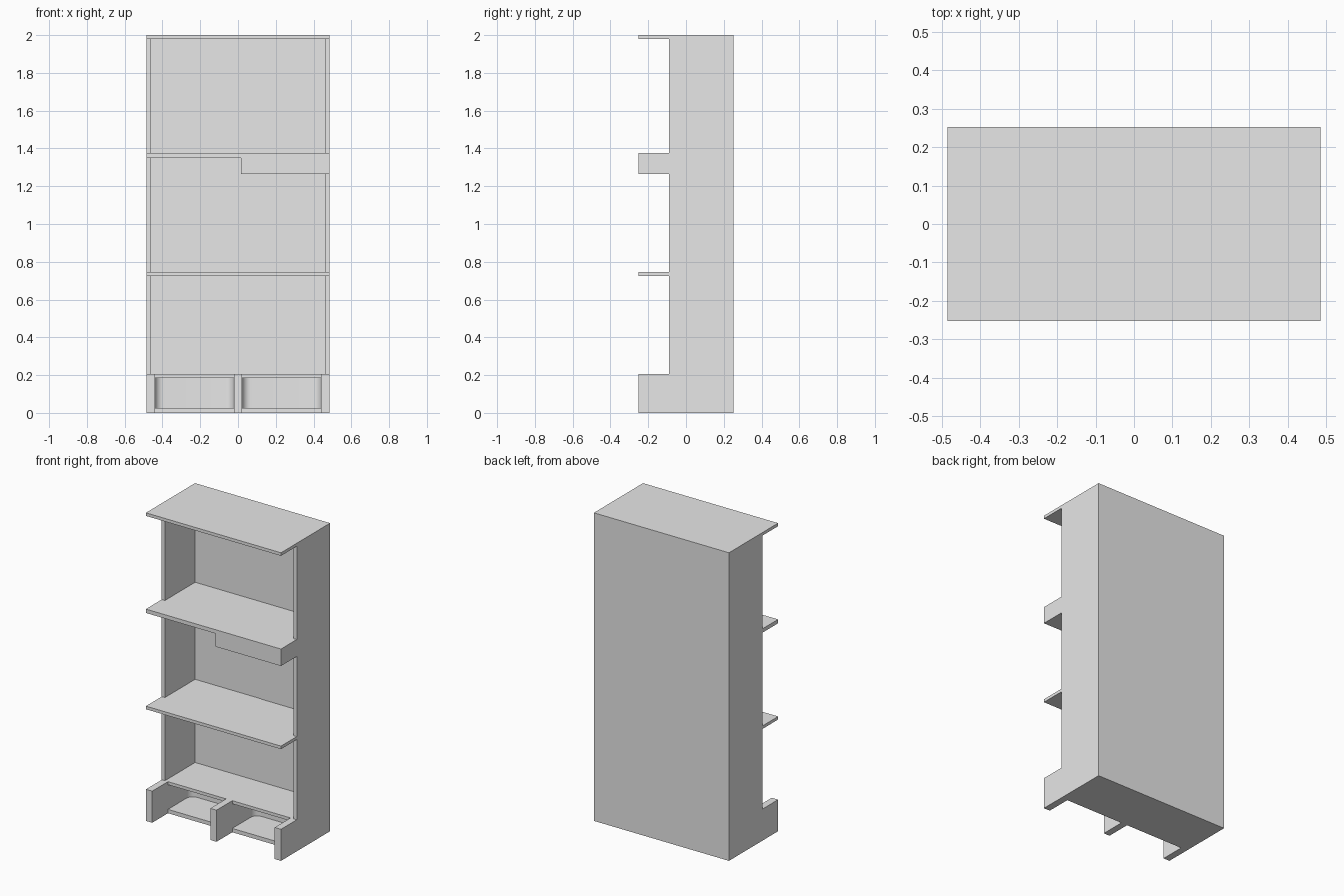
import bpy
import math

cube = bpy.data.objects.get("Cube")
if cube:
    bpy.data.objects.remove(cube, do_unlink=True)

grey = bpy.data.materials.new("light_grey")
grey.use_nodes = True
grey.diffuse_color = (0.8, 0.8, 0.8, 1)
grey.node_tree.nodes["Principled BSDF"].inputs["Base Color"].default_value = (0.8, 0.8, 0.8, 1)

W, D = 0.485, 0.252      # half width and half depth
WALL = 0.023             # side wall thickness
FRONT = -0.09            # front edge of the walls
BACK = 0.22              # front face of the back panel
BASE = 0.205             # height of the base


def prism(name, outline, z0, z1):
    """Extrude a counter-clockwise xy outline from z0 to z1."""
    n = len(outline)
    verts = [(x, y, z) for z in (z0, z1) for x, y in outline]
    faces = [tuple(reversed(range(n))), tuple(range(n, 2 * n))]
    faces += [(i, (i + 1) % n, n + (i + 1) % n, n + i) for i in range(n)]
    mesh = bpy.data.meshes.new(name)
    mesh.from_pydata(verts, [], faces)
    mesh.materials.append(grey)
    obj = bpy.data.objects.new(name, mesh)
    bpy.context.collection.objects.link(obj)
    return obj


def box(name, x0, x1, y0, y1, z0, z1):
    return prism(name, [(x0, y0), (x1, y0), (x1, y1), (x0, y1)], z0, z1)


# Carcass: side walls and back panel
box("right_wall", -W, -W + WALL, FRONT, D, BASE, 1.98)
box("left_wall", W - WALL, W, FRONT, D, BASE, 1.98)
box("back_panel", -W + WALL, W - WALL, BACK, D, BASE, 1.98)
box("raised_back_panel", 0.015, W - WALL, BACK - 0.003, BACK, 0.745, 1.265)

# Full-depth shelves
box("middle_shelf", -W, W, -D, D, 0.725, 0.745)
box("top_shelf", -W, W, -D, D, 1.98, 2.0)

# Upper shelf, with a deep box under its left half
box("upper_shelf", -W, W, -D, D, 1.35, 1.375)
box("under_shelf_box", 0.015, W, -D, D, 1.265, 1.35)

# Base plates with front legs
box("base_floor", -W, W, FRONT, D, 0, 0.025)
box("base_top", -W, W, FRONT, D, 0.185, BASE)
for name, x0, x1 in (("right_leg", -W, -0.44), ("middle_leg", -0.022, 0.022),
                     ("left_leg", 0.44, W)):
    box(name, x0, x1, -D, FRONT, 0, BASE)

# Solid core of the base, hollowed by two nooks with round back corners
nook_back, radius = 0.145, 0.045
outline = [(W, FRONT), (W, D), (-W, D), (-W, FRONT)]
for x0, x1 in ((-0.44, -0.022), (0.022, 0.44)):
    outline.append((x0, FRONT))
    for cx, start in ((x0 + radius, 180), (x1 - radius, 90)):
        for k in range(9):
            a = math.radians(start - k * 90 / 8)
            outline.append((cx + radius * math.cos(a),
                            nook_back - radius + radius * math.sin(a)))
    outline.append((x1, FRONT))
core = prism("base_core", outline, 0.025, 0.185)
bpy.context.view_layer.objects.active = core
core.select_set(True)
bpy.ops.object.shade_smooth_by_angle(angle=math.radians(30))
